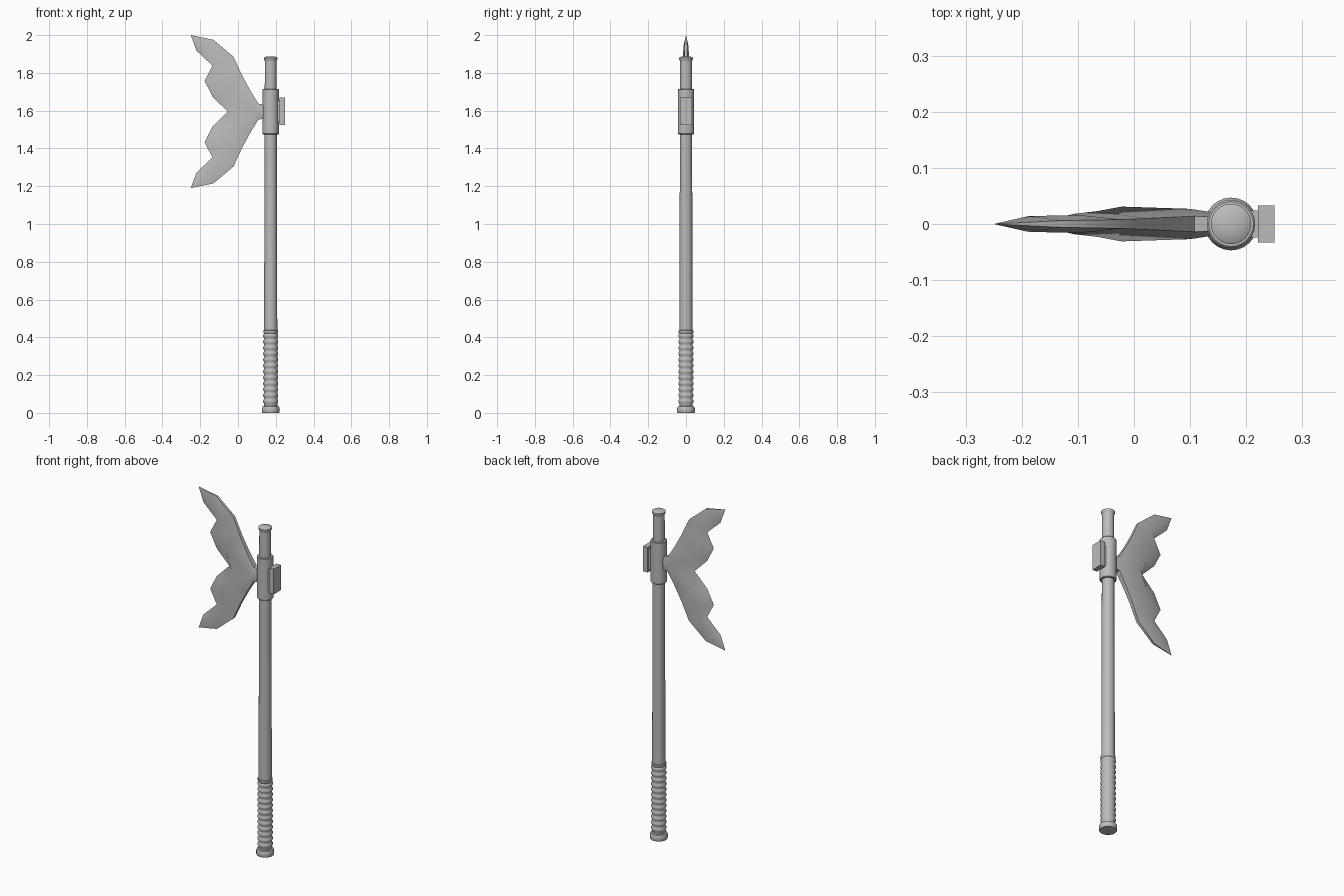
import bpy, bmesh, math

if "Cube" in bpy.data.objects:
    bpy.data.objects.remove(bpy.data.objects["Cube"])

CX = 0.173   # handle axis
ZC = 1.595   # blade mirror height

metal = bpy.data.materials.new("plain grey")
metal.diffuse_color = (0.5, 0.5, 0.5, 1)
metal.use_nodes = True
metal.node_tree.nodes["Principled BSDF"].inputs["Base Color"].default_value = metal.diffuse_color


def finish(name, bm, angle=40):
    bmesh.ops.remove_doubles(bm, verts=bm.verts, dist=1e-5)
    bmesh.ops.recalc_face_normals(bm, faces=bm.faces)
    me = bpy.data.meshes.new(name)
    bm.to_mesh(me)
    bm.free()
    ob = bpy.data.objects.new(name, me)
    bpy.context.collection.objects.link(ob)
    me.materials.append(metal)
    bpy.ops.object.select_all(action='DESELECT')
    ob.select_set(True)
    bpy.context.view_layer.objects.active = ob
    bpy.ops.object.shade_smooth_by_angle(angle=math.radians(angle))
    return ob


def lathe(name, profile, n=24):
    """Solid of revolution around the handle axis; profile is (radius, z)."""
    bm = bmesh.new()
    rings = []
    for r, z in profile:
        rings.append([bm.verts.new((CX + r * math.cos(2 * math.pi * i / n),
                                    r * math.sin(2 * math.pi * i / n), z))
                      for i in range(n)])
    for a, b in zip(rings, rings[1:]):
        for i in range(n):
            j = (i + 1) % n
            bm.faces.new((a[i], a[j], b[j], b[i]))
    bm.faces.new(rings[0][::-1])
    bm.faces.new(rings[-1])
    return finish(name, bm)


def box(name, x0, x1, hy, z0, z1):
    bm = bmesh.new()
    bmesh.ops.create_cube(bm, size=1)
    for v in bm.verts:
        v.co = ((x0 + x1) / 2 + v.co.x * (x1 - x0), v.co.y * 2 * hy,
                (z0 + z1) / 2 + v.co.z * (z1 - z0))
    return finish(name, bm)


# Shaft, slightly tapered, with a domed cap
lathe("shaft", [(0.035, 0.42), (0.033, 1.2), (0.031, 1.872)])
lathe("top_cap", [(0.031, 1.862), (0.036, 1.872), (0.036, 1.88),
                  (0.028, 1.885), (0.012, 1.888)])

# Ribbed grip
grip = [(0.035, 0.03)]
count, z0, step = 12, 0.045, 0.0315
for k in range(count):
    z = z0 + k * step
    grip += [(0.035, z + 0.004), (0.040, z + 0.012),
             (0.040, z + 0.020), (0.035, z + 0.028)]
grip += [(0.039, 0.425), (0.039, 0.437), (0.034, 0.439)]
lathe("grip", grip)

# Pommel
lathe("pommel", [(0.045, 0), (0.047, 0.004), (0.047, 0.024),
                 (0.043, 0.033), (0.036, 0.036)])

# Collar holding the blade
lathe("collar", [(0.040, 1.475), (0.043, 1.478), (0.043, 1.712), (0.040, 1.715)])

# Counterweight block behind the collar
box("block_mount", 0.20, 0.224, 0.024, 1.54, 1.655)
box("back_block", 0.221, 0.25, 0.033, 1.525, 1.67)

# Blade: stations of outer rim, inner edge, half thickness at rim and at ridge
stations = [((-0.13, 1.975), (-0.22, 1.918), 0.006, 0.014),
            ((-0.024, 1.886), (-0.135, 1.838), 0.008, 0.016),
            ((0.02, 1.79), (-0.177, 1.757), 0.010, 0.018),
            ((0.066, 1.705), (-0.135, 1.675), 0.012, 0.023)]
bm = bmesh.new()
for flip in (1, -1):
    def vert(x, y, z):
        return bm.verts.new((x, y, ZC + flip * (z - ZC)))

    rims = []
    for s in (1, -1):
        tip = vert(-0.25, 0, 2.0)
        rows = []
        for (ox, oz), (ix, iz), rim, ridge in stations:
            f = 0.35
            rows.append((vert(ox, s * rim, oz),
                         vert(ix + f * (ox - ix), s * ridge, iz + f * (oz - iz)),
                         vert(ix, 0, iz)))
        o, m, i = rows[0]
        bm.faces.new((tip, o, m))
        bm.faces.new((tip, m, i))
        for a, b in zip(rows, rows[1:]):
            bm.faces.new((a[0], b[0], b[1], a[1]))
            bm.faces.new((a[1], b[1], b[2], a[2]))
        # hub and neck leading into the collar
        o, m, i = rows[-1]
        o5 = vert(0.108, s * 0.014, 1.637)
        neck = vert(0.145, s * 0.012, 1.632)
        c_neck = vert(0.145, s * 0.020, ZC)
        c_hub = vert(0.10, s * 0.027, ZC)
        c_mid = vert(-0.022, s * 0.031, ZC)
        c_in = vert(-0.055, 0, ZC)
        bm.faces.new((o, o5, c_hub, m))
        bm.faces.new((m, c_hub, c_mid))
        bm.faces.new((m, c_mid, c_in, i))
        bm.faces.new((o5, neck, c_neck, c_hub))
        rims.append([tip] + [r[0] for r in rows] + [o5, neck, c_neck])
    # strip joining the two sides along the outer rim and neck end
    p, q = rims
    bm.faces.new((p[0], p[1], q[1]))
    for k in range(1, len(p) - 1):
        bm.faces.new((p[k], p[k + 1], q[k + 1], q[k]))
finish("blade", bm, 50)
